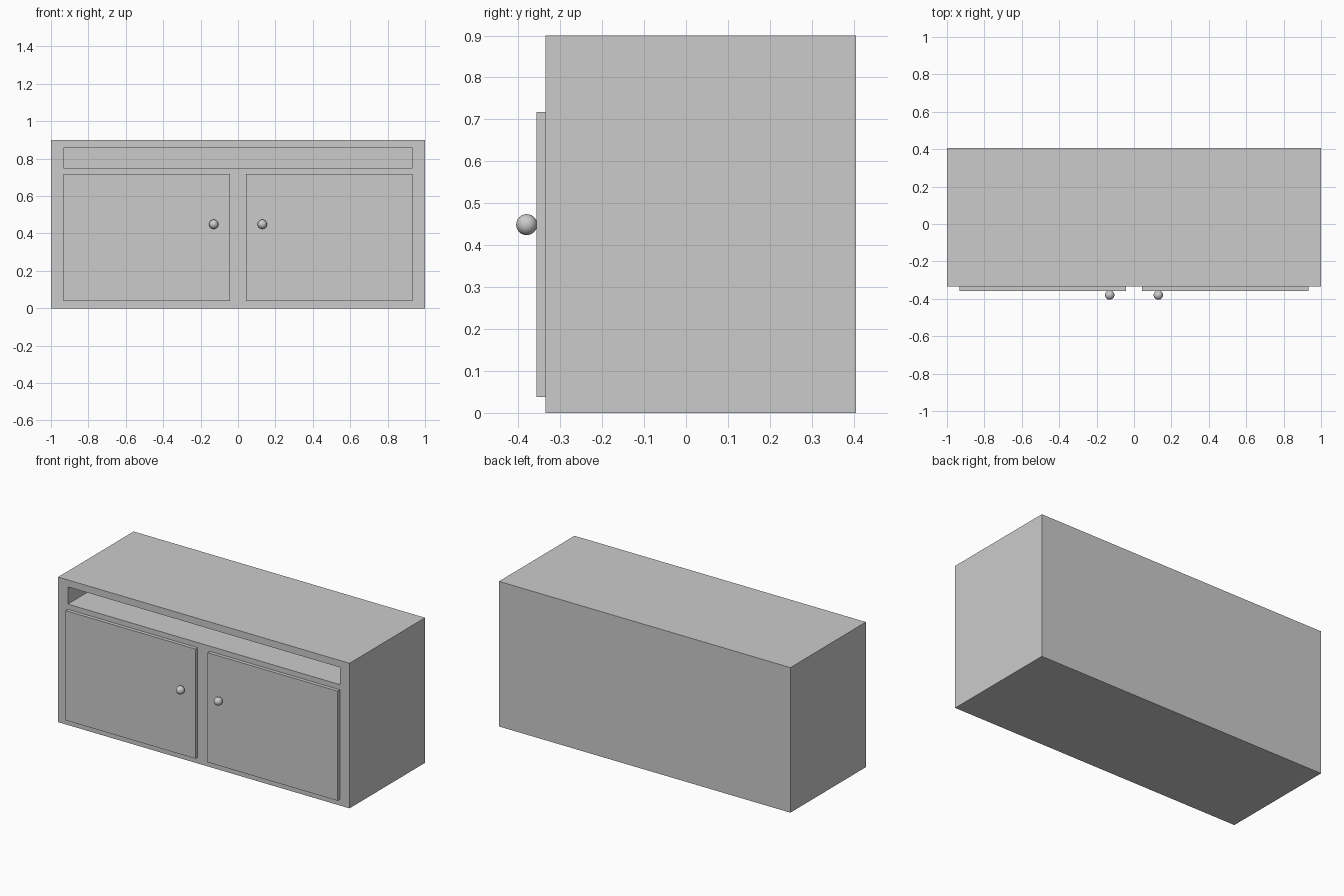
import bpy
from math import radians

if "Cube" in bpy.data.objects:
    bpy.data.objects.remove(bpy.data.objects["Cube"])


def box(name, x0, x1, y0, y1, z0, z1):
    bpy.ops.mesh.primitive_cube_add(size=1, location=((x0 + x1) / 2, (y0 + y1) / 2, (z0 + z1) / 2))
    ob = bpy.context.object
    ob.name = name
    ob.scale = (x1 - x0, y1 - y0, z1 - z0)
    bpy.ops.object.transform_apply(location=False, rotation=False, scale=True)
    return ob


# Cabinet body with a long open shelf slot under the top
slot = box("slot_cutter", -0.933, 0.933, -0.5, 0.365, 0.75, 0.857)
slot.hide_render = True
body = box("cabinet_body", -1, 1, -0.335, 0.405, 0, 0.9)
cut = body.modifiers.new("slot", 'BOOLEAN')
cut.operation = 'DIFFERENCE'
cut.solver = 'EXACT'
cut.object = slot
bpy.ops.object.modifier_apply(modifier=cut.name)
bpy.data.objects.remove(slot, do_unlink=True)

# Pair of doors, each with a round knob near the middle
for side, s in (("left", -1), ("right", 1)):
    xa, xb = sorted((s * 0.042, s * 0.933))
    box(side + "_door", xa, xb, -0.357, -0.335, 0.038, 0.718)
    bpy.ops.mesh.primitive_uv_sphere_add(segments=32, ring_count=16, radius=0.025,
                                         location=(s * 0.13, -0.38, 0.449))
    bpy.context.object.name = side + "_knob"
    bpy.ops.object.shade_smooth_by_angle(angle=radians(30))
